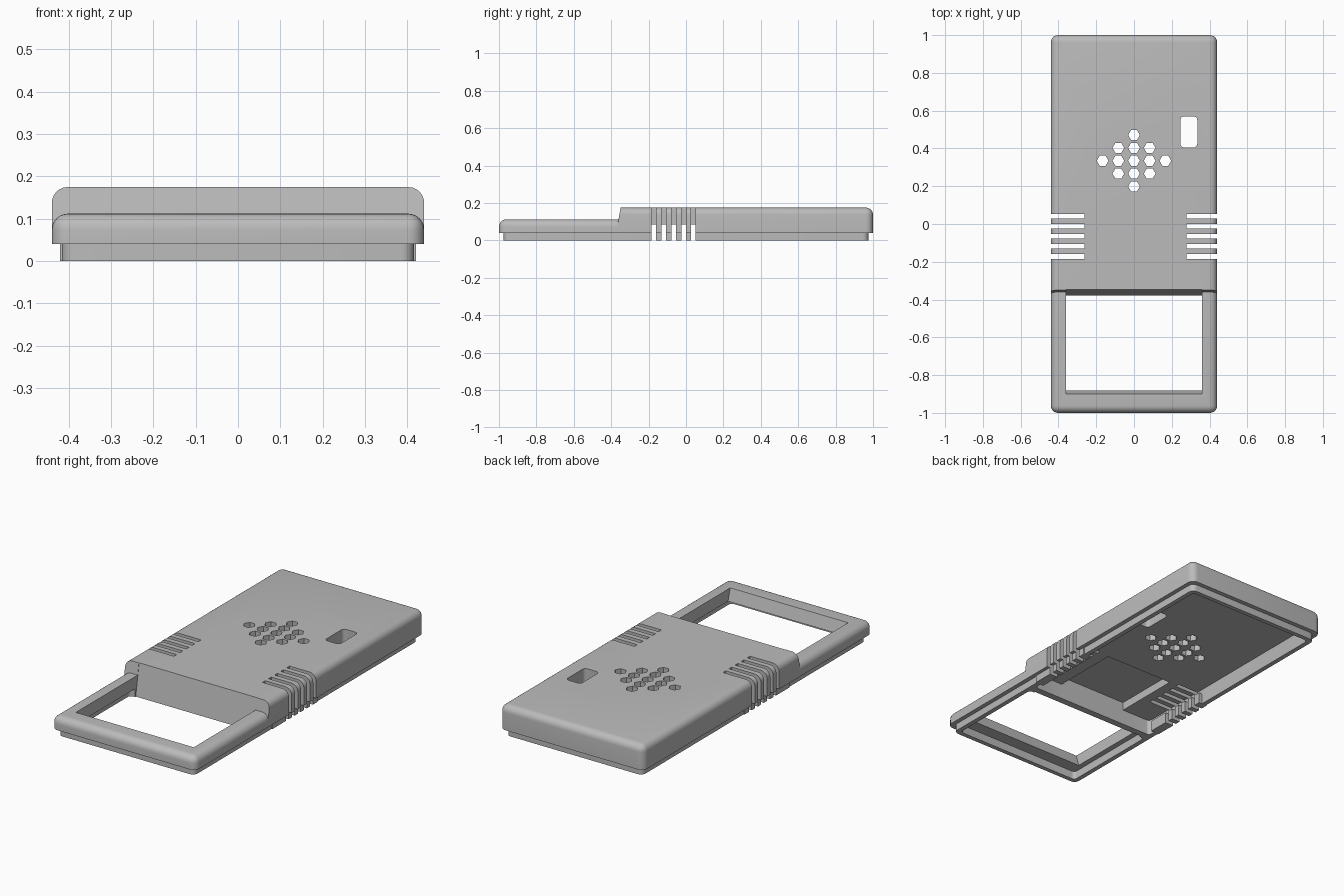
import bpy, bmesh, math
from mathutils import Vector

old = bpy.data.objects.get("Cube")
if old:
    bpy.data.objects.remove(old, do_unlink=True)

grey = bpy.data.materials.new("plain_grey")
grey.use_nodes = True
colour = (0.5, 0.5, 0.5, 1)
grey.diffuse_color = colour
grey.node_tree.nodes["Principled BSDF"].inputs["Base Color"].default_value = colour


def add_object(name, bm):
    bmesh.ops.recalc_face_normals(bm, faces=bm.faces)
    mesh = bpy.data.meshes.new(name)
    bm.to_mesh(mesh)
    bm.free()
    obj = bpy.data.objects.new(name, mesh)
    bpy.context.collection.objects.link(obj)
    mesh.materials.append(grey)
    return obj


def prism(name, outline, low, high, axis="z", radius=0, rule=None):
    """Extrude an outline along z (x, y points) or along x (y, z points)."""
    bm = bmesh.new()
    place = (lambda p: (p[0], p[1], low)) if axis == "z" else (lambda p: (low, p[0], p[1]))
    face = bm.faces.new([bm.verts.new(place(p)) for p in outline])
    moved = bmesh.ops.extrude_face_region(bm, geom=[face])["geom"]
    step = Vector((0, 0, high - low)) if axis == "z" else Vector((high - low, 0, 0))
    bmesh.ops.translate(bm, vec=step, verts=[v for v in moved if isinstance(v, bmesh.types.BMVert)])
    if radius:
        edges = [e for e in bm.edges if rule(*[v.co for v in e.verts])]
        bmesh.ops.bevel(bm, geom=edges, offset=radius, segments=6, profile=0.5, affect="EDGES")
    return add_object(name, bm)


def box(name, x0, x1, y0, y1, z0, z1, radius=0):
    upright = lambda a, b: abs(a.z - b.z) > 0.01
    return prism(name, [(x0, y0), (x1, y0), (x1, y1), (x0, y1)], z0, z1,
                 radius=radius, rule=upright)


def combine(target, tool, operation):
    mod = target.modifiers.new("join", "BOOLEAN")
    mod.operation = operation
    mod.solver = "EXACT"
    mod.object = tool
    bpy.context.view_layer.objects.active = target
    bpy.ops.object.modifier_apply(modifier=mod.name)
    bpy.data.objects.remove(tool, do_unlink=True)


def slope(z, shift=0):
    """Depth of the leaning step face at a height."""
    return -0.35 - 0.17 * (0.175 - z) + shift


# Tall rear body, with rounded top sides and back corners
def body_edges(a, b):
    at_back = min(a.y, b.y) > 0.9
    on_top = min(a.z, b.z) > 0.17
    across = abs(a.x - b.x) > 0.1
    lengthwise = abs(a.y - b.y) > 0.1
    return (on_top and (lengthwise or at_back)) or (at_back and not across)


cover = prism("device_cover", [(slope(0.04), 0.04), (1, 0.04), (1, 0.175), (slope(0.175), 0.175)],
              -0.44, 0.44, "x", 0.038, body_edges)


# Low window frame at the front
def frame_edges(a, b):
    at_front = max(a.y, b.y) < -0.9
    on_top = min(a.z, b.z) > 0.1
    across = abs(a.x - b.x) > 0.1
    lengthwise = abs(a.y - b.y) > 0.1
    return (on_top and (lengthwise or at_front)) or (at_front and not across)


combine(cover, prism("window_frame", [(-1, 0.04), (-0.25, 0.04), (-0.25, 0.112), (-1, 0.112)],
                     -0.44, 0.44, "x", 0.038, frame_edges), "UNION")

# Inset lip around the underside
combine(cover, box("lip", -0.416, 0.416, -0.975, 0.975, 0, 0.06, 0.03), "UNION")

# Hollow underside: main cavity, compartment and frame channel
combine(cover, box("main_cavity", -0.39, 0.39, -0.34, 0.95, -0.1, 0.085, 0.02), "DIFFERENCE")
combine(cover, box("compartment", -0.21, 0.21, -0.34, 0.04, -0.1, 0.13), "DIFFERENCE")
combine(cover, box("frame_channel", -0.39, 0.39, -0.95, -0.385, -0.1, 0.045, 0.02), "DIFFERENCE")

# Window opening with a sloped front sill
combine(cover, prism("window", [(-0.865, -0.1), (-0.868, 0.0), (-0.9, 0.112), (-0.9, 0.3),
                                (slope(0.3, 0.002), 0.3), (slope(-0.1, 0.002), -0.1)],
                     -0.36, 0.36, "x"), "DIFFERENCE")

# Grip pads and ribbed slots on both sides
for side in (-1, 1):
    inner, outer = sorted((side * 0.37, side * 0.421))
    combine(cover, box("grip_pad", inner, outer, -0.3, 0.09, 0, 0.06), "UNION")
for side in (-1, 1):
    inner, outer = sorted((side * 0.27 - 0.0 + 0.008, side * 0.6))
    for i in range(5):
        y = 0.04 - 0.053 * i
        combine(cover, box("slot", inner, outer, y - 0.012, y + 0.012, -0.1, 0.3), "DIFFERENCE")

# Diamond of hexagonal speaker holes
for row in range(-2, 3):
    reach = 2 - abs(row)
    for column in range(-reach, reach + 1):
        if abs(row) == 1 or row == 0 or column == 0:
            points = [(0.083 * column + 0.031 * math.cos(math.tau * k / 6),
                       0.335 + 0.068 * row + 0.031 * math.sin(math.tau * k / 6)) for k in range(6)]
            combine(cover, prism("speaker_hole", points, -0.1, 0.3), "DIFFERENCE")

# Rounded button opening
combine(cover, box("button_opening", 0.245, 0.335, 0.405, 0.57, -0.1, 0.3, 0.02), "DIFFERENCE")

# Smooth the rounded edges, keep the rest crisp
bpy.ops.object.select_all(action="DESELECT")
cover.select_set(True)
bpy.context.view_layer.objects.active = cover
bpy.ops.object.shade_smooth_by_angle(angle=math.radians(30))
